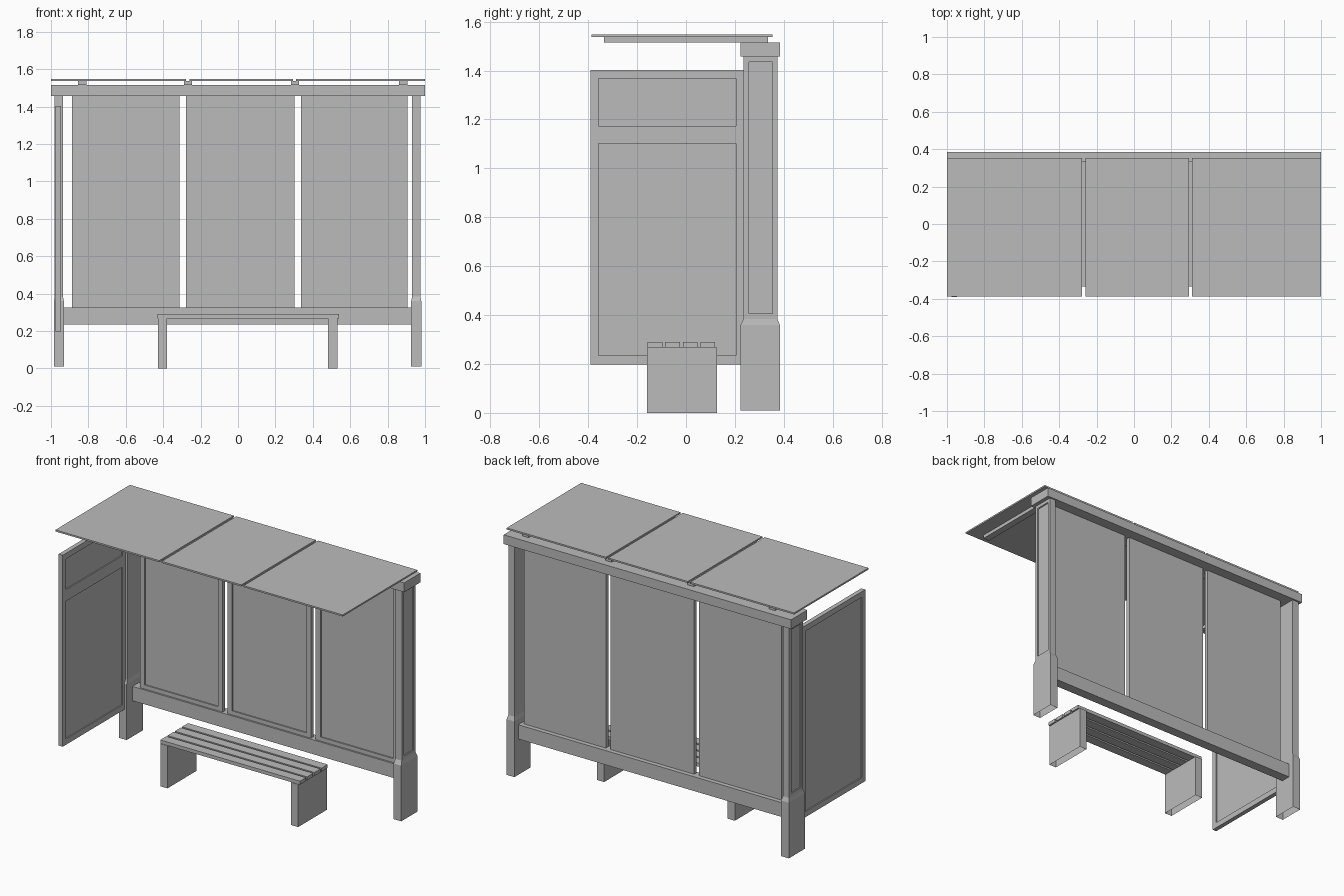
import bpy, bmesh
from mathutils import Vector

cube = bpy.data.objects.get("Cube")
if cube:
    bpy.data.objects.remove(cube)

# Single painted-metal grey
grey = bpy.data.materials.new("plain_grey")
grey.use_nodes = True
colour = (0.5, 0.5, 0.5, 1)
grey.diffuse_color = colour
grey.node_tree.nodes["Principled BSDF"].inputs["Base Color"].default_value = colour


def finish(bm, name):
    mesh = bpy.data.meshes.new(name)
    bm.to_mesh(mesh)
    bm.free()
    mesh.materials.append(grey)
    obj = bpy.data.objects.new(name, mesh)
    bpy.context.collection.objects.link(obj)
    return obj


def box_mesh(x, y, z):
    """Box from its (low, high) range on each axis."""
    bm = bmesh.new()
    bmesh.ops.create_cube(bm, size=1)
    for v in bm.verts:
        v.co = [r[0] if c < 0 else r[1] for c, r in zip(v.co, (x, y, z))]
    return bm


def box(name, x, y, z):
    return finish(box_mesh(x, y, z), name)


def facing(bm, direction):
    d = Vector(direction)
    bm.normal_update()
    return [f for f in bm.faces if f.normal.dot(d) > 0.99]


def open_bottom(bm):
    bmesh.ops.delete(bm, geom=facing(bm, (0, 0, -1)), context='FACES')


def recess(bm, face, side, up, depth):
    """Sink a rectangular field into a face, leaving a border."""
    normal = face.normal.copy()
    mid = face.calc_center_median()
    half = [max(abs(v.co[i] - mid[i]) for v in face.verts) for i in range(3)]
    bmesh.ops.inset_individual(bm, faces=[face], thickness=0.005)
    margins = (side, side, up)
    for v in face.verts:
        for i in range(3):
            if half[i] > 0.001:
                sign = 1 if v.co[i] > mid[i] else -1
                v.co[i] = mid[i] + sign * (half[i] - margins[i])
    inner = bmesh.ops.extrude_discrete_faces(bm, faces=[face])["faces"][0]
    bmesh.ops.translate(bm, verts=inner.verts, vec=-normal * depth)


# Posts: wide foot, tapered shoulder, slimmer shaft with a recessed outer face
def post(name, x, outward):
    bm = box_mesh((x - 0.027, x + 0.027), (0.223, 0.384), (0.01, 0.36))
    top = facing(bm, (0, 0, 1))[0]
    for height, narrow in ((0.385, True), (1.457, False)):
        top = bmesh.ops.extrude_discrete_faces(bm, faces=[top])["faces"][0]
        for v in top.verts:
            v.co.z = height
            if narrow:
                v.co.x += 0.005 if v.co.x < x else -0.005
                v.co.y += 0.013 if v.co.y < 0.3 else -0.01
    shaft = max(facing(bm, (outward, 0, 0)), key=lambda f: f.calc_center_median().z)
    recess(bm, shaft, 0.021, 0.022, 0.008)
    open_bottom(bm)
    finish(bm, name)


post("right_post", -0.958, -1)
post("left_post", 0.953, 1)

# Cross beams
box("top_beam", (-1, 1), (0.223, 0.384), (1.457, 1.515))
box("bottom_beam", (-0.933, 0.927), (0.282, 0.345), (0.235, 0.325))

# Back wall panels, framed on the front
for i, span in enumerate(((-0.888, -0.312), (-0.279, 0.303), (0.336, 0.907))):
    bm = box_mesh(span, (0.293, 0.317), (0.325, 1.457))
    recess(bm, facing(bm, (0, -1, 0))[0], 0.033, 0.025, 0.008)
    finish(bm, f"back_panel_{i + 1}")

# Side panel: one field outside, a small and a large field inside
bm = box_mesh((-0.975, -0.947), (-0.39, 0.237), (0.198, 1.403))
recess(bm, facing(bm, (-1, 0, 0))[0], 0.033, 0.035, 0.007)
inside = facing(bm, (1, 0, 0))
inside = [max(inside, key=lambda f: f.calc_area())]
bmesh.ops.bisect_plane(bm, geom=inside + list(inside[0].edges) + list(inside[0].verts),
                       plane_co=(0, 0, 1.137), plane_no=(0, 0, 1))
for face in facing(bm, (1, 0, 0)):
    if face.calc_center_median().x > -0.95:
        recess(bm, face, 0.033, 0.036, 0.007)
finish(bm, "side_panel")

# Roof sheets on four brackets
for i, span in enumerate(((-1, -0.277), (-0.26, 0.294), (0.31, 1))):
    box(f"roof_sheet_{i + 1}", span, (-0.387, 0.354), (1.537, 1.547))
for i, x in enumerate((-0.833, -0.268, 0.305, 0.883)):
    box(f"roof_bracket_{i + 1}", (x - 0.022, x + 0.022), (-0.335, 0.335), (1.515, 1.537))

# Bench: two slab legs and four slats
for side, x in (("right", -0.404), ("left", 0.506)):
    bm = box_mesh((x - 0.025, x + 0.025), (-0.16, 0.127), (0, 0.268))
    open_bottom(bm)
    finish(bm, f"bench_{side}_leg")
for i in range(4):
    y = -0.157 + i * 0.072
    box(f"bench_slat_{i + 1}", (-0.431, 0.541), (y, y + 0.06), (0.268, 0.29))
